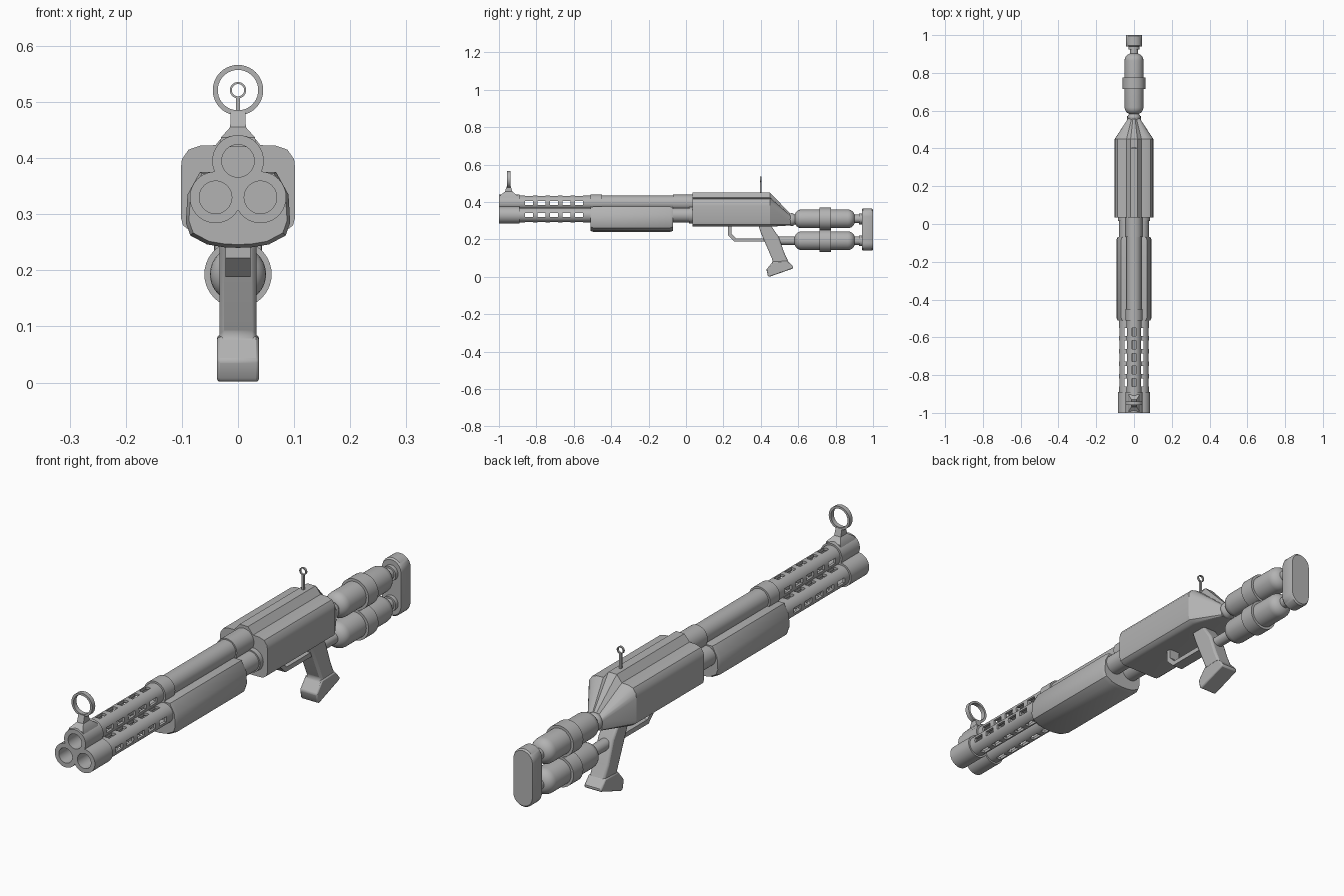
import bpy, bmesh, math
from mathutils import Matrix, Vector

cube = bpy.data.objects.get("Cube")
if cube:
    bpy.data.objects.remove(cube, do_unlink=True)

grey = bpy.data.materials.new("gunmetal grey")
grey.use_nodes = True
colour = (0.45, 0.45, 0.45, 1)
grey.diffuse_color = colour
grey.node_tree.nodes["Principled BSDF"].inputs["Base Color"].default_value = colour


def finish(name, bm, angle=35):
    bmesh.ops.remove_doubles(bm, verts=bm.verts, dist=1e-5)
    bmesh.ops.recalc_face_normals(bm, faces=bm.faces)
    mesh = bpy.data.meshes.new(name)
    bm.to_mesh(mesh)
    bm.free()
    mesh.materials.append(grey)
    obj = bpy.data.objects.new(name, mesh)
    bpy.context.collection.objects.link(obj)
    select(obj)
    bpy.ops.object.shade_smooth_by_angle(angle=math.radians(angle))
    return obj


def select(obj):
    bpy.ops.object.select_all(action='DESELECT')
    obj.select_set(True)
    bpy.context.view_layer.objects.active = obj


def loft(name, sections, closed=False, angle=35):
    """Skin matching loops of points; cap the ends unless the loft closes."""
    bm = bmesh.new()
    loops = [[bm.verts.new(p) for p in s] for s in sections]
    n = len(loops[0])
    pairs = list(zip(loops, loops[1:])) + ([(loops[-1], loops[0])] if closed else [])
    for a, b in pairs:
        for i in range(n):
            j = (i + 1) % n
            bm.faces.new((a[i], a[j], b[j], b[i]))
    if not closed:
        bm.faces.new(loops[0])
        bm.faces.new(loops[-1])
    return finish(name, bm, angle)


def lathe(name, profile, x=0, z=0, steps=40):
    """Revolve (radius, y) points about a line along y."""
    bm = bmesh.new()
    verts = [bm.verts.new((x + r, y, z)) for r, y in profile]
    edges = [bm.edges.new(p) for p in zip(verts, verts[1:])]
    bmesh.ops.spin(bm, geom=verts + edges, cent=(x, 0, z), axis=(0, 1, 0),
                   angle=math.tau, steps=steps)
    return finish(name, bm)


def rod(name, r, y0, y1, x=0, z=0):
    return lathe(name, [(0, y0), (r, y0), (r, y1), (0, y1)], x, z)


def sight_ring(name, y, z, inner, outer, depth):
    d = depth / 2
    return lathe(name, [(inner, y - d), (outer, y - d), (outer, y + d),
                        (inner, y + d), (inner, y - d)], 0, z)


def mirrored(half):
    """Complete a half outline whose first and last points lie on x = 0."""
    return half + [(-x, z) for x, z in reversed(half[1:-1])]


def section(outline, y, sx=1, sz=1, z_from=0, z_to=0):
    return [(x * sx, y, z_to + (z - z_from) * sz) for x, z in outline]


def block(name, outline, half_width, bevel=0):
    """Side outline of (y, z) points extruded across x."""
    obj = loft(name, [[(s * half_width, y, z) for y, z in outline] for s in (-1, 1)])
    if bevel:
        mod = obj.modifiers.new("edges", 'BEVEL')
        mod.width, mod.segments = bevel, 2
        mod.limit_method, mod.angle_limit = 'ANGLE', math.radians(50)
    return obj


def cut_slots(obj, x, z):
    """Cut five vent slots on each of four sides of a barrel."""
    bm = bmesh.new()
    for side in range(4):
        turn = Matrix.Rotation(side * math.pi / 2, 4, 'Y')
        for i in range(5):
            place = Matrix.Translation((x, -0.84 + i * 0.067, z)) @ turn
            place = place @ Matrix.Translation((0, 0, 0.04))
            bmesh.ops.create_cube(bm, size=1, matrix=place @ Matrix.Diagonal((0.02, 0.043, 0.036, 1)))
    cutter = finish("slot_cutter", bm)
    cutter.hide_render = True
    mod = obj.modifiers.new("slots", 'BOOLEAN')
    mod.operation, mod.solver, mod.object = 'DIFFERENCE', 'EXACT', cutter
    select(obj)
    bpy.ops.object.modifier_apply(modifier=mod.name)
    bpy.data.objects.remove(cutter, do_unlink=True)
    bpy.ops.object.shade_smooth_by_angle(angle=math.radians(35))


# Three hollow barrels with muzzle rings, vent slots and rear collars
for name, x, z in (("top", 0, 0.395), ("left", 0.04, 0.33), ("right", -0.04, 0.33)):
    barrel = lathe(name + "_barrel", [
        (0, -0.5), (0.029, -0.5), (0.029, -1), (0.046, -1), (0.046, -0.89),
        (0.039, -0.89), (0.039, 0.06), (0, 0.06)], x, z)
    cut_slots(barrel, x, z)
    rod(name + "_rear_collar", 0.044, -0.07 if x == 0 else 0.015, 0.06, x, z)
rod("barrel_band", 0.046, -0.51, -0.45, 0, 0.395)

# Sliding fore grip
grip_outline = mirrored([(0, 0.375), (0.068, 0.375), (0.09, 0.335), (0.093, 0.285),
                         (0.085, 0.262), (0.055, 0.246), (0.025, 0.241), (0, 0.24)])
loft("fore_grip", [section(grip_outline, y, s, s, 0.34, 0.34)
                   for y, s in ((-0.51, 0.94), (-0.495, 1), (-0.085, 1), (-0.07, 0.94))], angle=28)

# Receiver with raised top rib and tapered tail
body = mirrored([(0, 0.45), (0.018, 0.45), (0.04, 0.423), (0.068, 0.422), (0.088, 0.415),
                 (0.1, 0.398), (0.102, 0.38), (0.102, 0.295), (0.098, 0.28), (0.085, 0.27),
                 (0.07, 0.268), (0, 0.268)])
loft("receiver", [section(body, 0.035), section(body, 0.45),
                  section(body, 0.56, 0.3, 0.33, 0.268, 0.275)], angle=30)

# Pistol grip, its foot and the trigger guard
block("pistol_grip", [(0.385, 0.28), (0.4, 0.235), (0.465, 0.085), (0.445, 0.05), (0.55, 0.075),
                      (0.525, 0.13), (0.495, 0.215), (0.45, 0.28)], 0.033, 0.008)
block("grip_foot", [(0.465, 0.082), (0.43, 0.04), (0.437, 0.008), (0.445, 0), (0.573, 0.045),
                    (0.572, 0.055), (0.545, 0.085)], 0.037, 0.005)
block("trigger_guard", [(0.225, 0.275), (0.225, 0.222), (0.26, 0.188), (0.42, 0.188),
                        (0.42, 0.206), (0.267, 0.206), (0.243, 0.23), (0.243, 0.275)], 0.022)

# Twin stock cylinders with bands and connecting rods
for name, z, start in (("upper", 0.31, 0.54), ("lower", 0.193, 0.47)):
    arc = [(0.012 + 0.038 * math.sin(a), 0.038 * math.cos(a))
           for a in (i * math.pi / 12 for i in range(7))]
    front = [(r, 0.618 - d) for r, d in arc]
    back = [(r, 0.865 + d) for r, d in reversed(arc)]
    lathe(name + "_stock_cylinder", [(0, 0.58)] + front + back + [(0, 0.903)], 0, z)
    rod(name + "_stock_band", 0.06, 0.715, 0.775, 0, z)
    rod(name + "_stock_rod", 0.022, start, 0.95, 0, z)
    rod(name + "_butt_collar", 0.029, 0.925, 0.95, 0, z)
lathe("tail_collar", [(0, 0.55), (0.03, 0.55), (0.034, 0.562), (0.034, 0.57), (0.022, 0.59), (0, 0.59)],
      0, 0.306)

# Butt plate with rounded ends and softened rims
stadium = []
for z, start in ((0.322, 0), (0.183, math.pi)):
    for i in range(17):
        a = start + i * math.pi / 16
        stadium.append((0.043 * math.cos(a), z + 0.043 * math.sin(a)))
loft("butt_plate", [section(stadium, y, s, s, 0.2525, 0.2525)
                    for y, s in ((0.94, 0.95), (0.946, 1), (0.994, 1), (1, 0.95))])

# Front sight: flared foot, neck and ring
foot = [(0.034, 0.045, 0.42), (0.03, 0.045, 0.437), (0.014, 0.02, 0.455), (0.013, 0.011, 0.483)]
loft("front_sight_foot", [[(sx * w, -0.948 + sy * d, z) for sx, sy in
                           ((-1, -1), (1, -1), (1, 1), (-1, 1))] for w, d, z in foot])
sight_ring("front_sight_ring", -0.948, 0.521, 0.036, 0.045, 0.018)

# Rear sight: slim post and small ring
block("rear_sight_post", [(0.396, 0.44), (0.404, 0.44), (0.404, 0.509), (0.396, 0.509)], 0.004)
sight_ring("rear_sight_ring", 0.4, 0.521, 0.011, 0.0145, 0.008)
